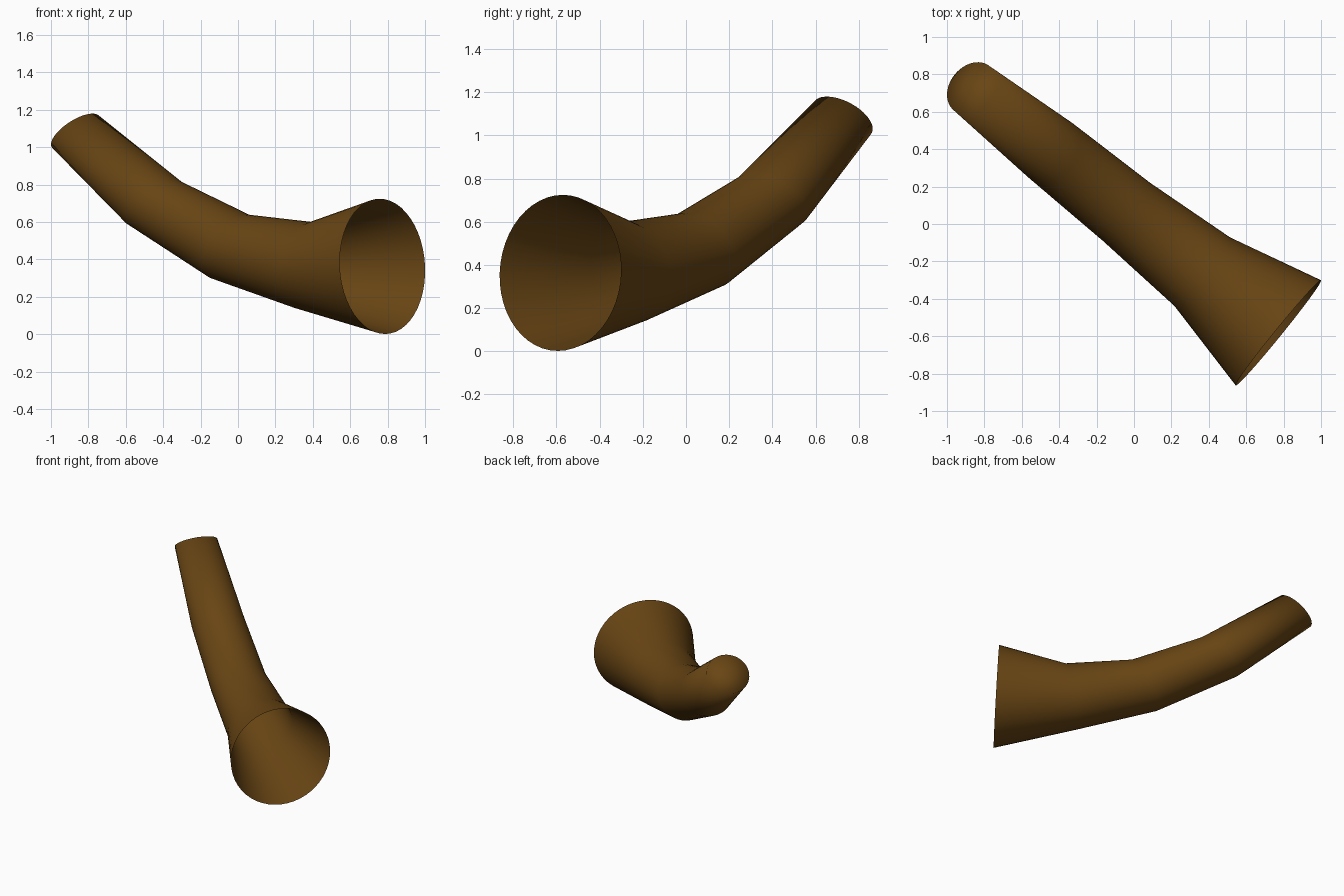
import bpy, bmesh
from math import sin, cos, pi, radians
from mathutils import Vector

if "Cube" in bpy.data.objects:
    bpy.data.objects.remove(bpy.data.objects["Cube"])

SIDES = 48
AXIS = Vector((0.777, -0.63, 0))    # horizontal run of the horn
SIDE = Vector((0.63, 0.777, 0))     # sideways, across the horn

# cross-sections: centre, radius, downward tilt in degrees
rings = [
    ((-0.868, 0.726, 1.082), 0.152, 50),
    ((-0.448, 0.395, 0.703), 0.187, 50),
    ((-0.040, 0.065, 0.468), 0.200, 30),
    ((0.365, -0.255, 0.368), 0.236, 11),
    ((0.772, -0.582, 0.363), 0.362, -3),
]

bm = bmesh.new()
loops = []
for centre, r, tilt in rings:
    t = radians(tilt)
    up = AXIS * sin(t) + Vector((0, 0, cos(t)))
    loops.append([bm.verts.new(Vector(centre) + r * (cos(a) * SIDE + sin(a) * up))
                  for a in (2 * pi * i / SIDES for i in range(SIDES))])

# tube walls, open at the flared mouth
for a, b in zip(loops, loops[1:]):
    for i in range(SIDES):
        j = (i + 1) % SIDES
        bm.faces.new((a[i], a[j], b[j], b[i]))

# closed narrow end
tip = bm.verts.new(rings[0][0])
for i in range(SIDES):
    bm.faces.new((tip, loops[0][(i + 1) % SIDES], loops[0][i]))

bmesh.ops.recalc_face_normals(bm, faces=bm.faces[:])
# make sure the closed end faces outward (up)
bm.normal_update()
if tip.link_faces[0].normal.z < 0:
    bmesh.ops.reverse_faces(bm, faces=bm.faces[:])
for f in bm.faces:
    f.smooth = True

mesh = bpy.data.meshes.new("horn")
bm.to_mesh(mesh)
bm.free()
horn = bpy.data.objects.new("horn", mesh)
bpy.context.collection.objects.link(horn)

mat = bpy.data.materials.new("brown")
mat.diffuse_color = (0.14, 0.06, 0.007, 1)
mat.use_nodes = True
mat.node_tree.nodes["Principled BSDF"].inputs["Base Color"].default_value = mat.diffuse_color
mesh.materials.append(mat)
